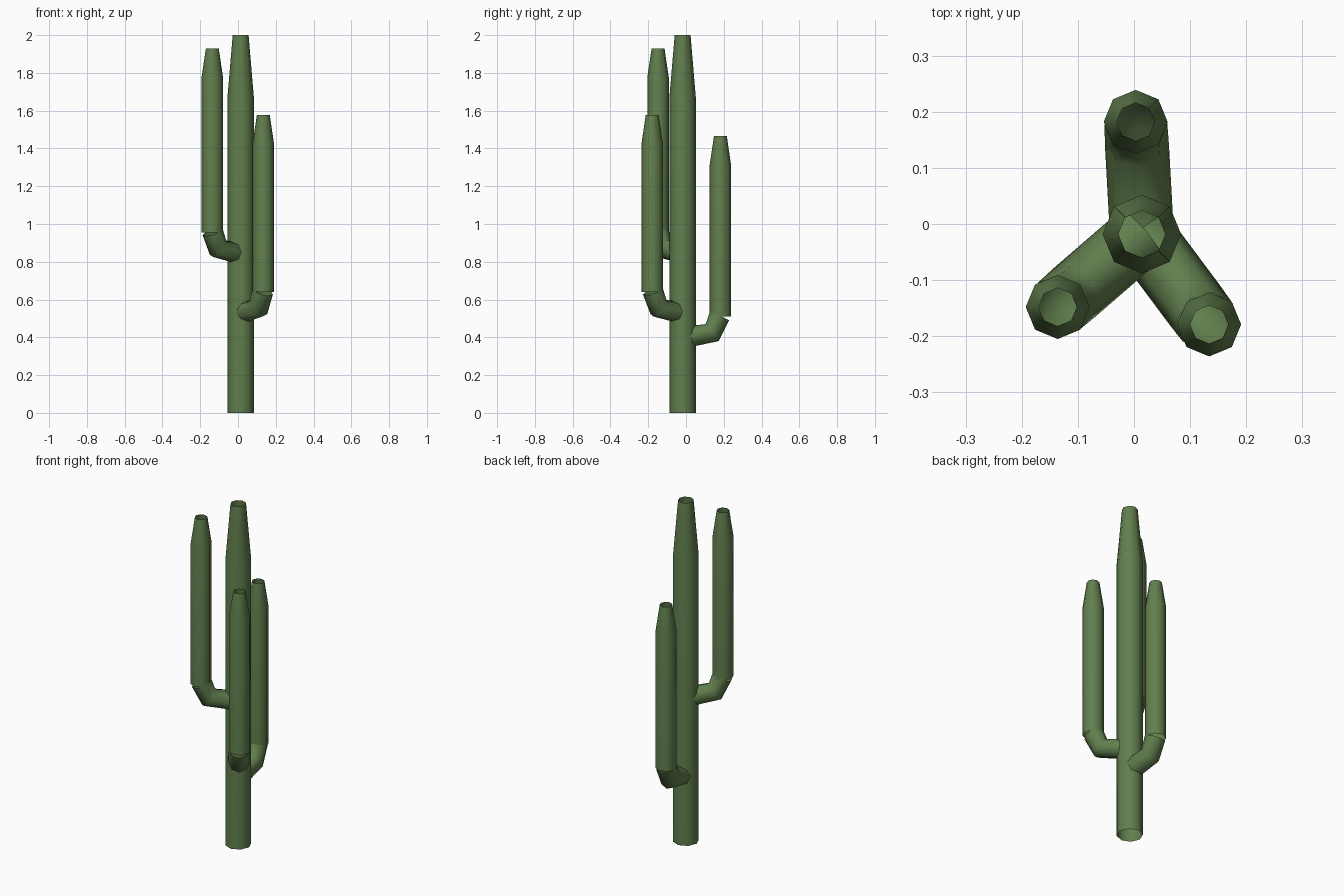
import bpy, bmesh, math
from mathutils import Vector

if "Cube" in bpy.data.objects:
    bpy.data.objects.remove(bpy.data.objects["Cube"])

SIDES = 8
CENTRE = Vector((0.014, -0.018, 0))

green = bpy.data.materials.new("cactus_green")
green.diffuse_color = (0.12, 0.21, 0.075, 1)
green.use_nodes = True
green.node_tree.nodes["Principled BSDF"].inputs["Base Color"].default_value = green.diffuse_color


def tube(name, points, radii, side):
    """Open eight-sided tube along points; side is the horizontal axis of every ring."""
    bm = bmesh.new()
    pts = [Vector(p) for p in points]
    dirs = [(b - a).normalized() for a, b in zip(pts, pts[1:])]
    rings = []
    for i, (p, r) in enumerate(zip(pts, radii)):
        t = (dirs[max(i - 1, 0)] + dirs[min(i, len(dirs) - 1)]).normalized()
        u = Vector(side).normalized()
        v = t.cross(u)
        ring = []
        for k in range(SIDES):
            a = 2 * math.pi * k / SIDES
            ring.append(bm.verts.new(p + r * (math.cos(a) * u + math.sin(a) * v)))
        rings.append(ring)
    for lo, hi in zip(rings, rings[1:]):
        for k in range(SIDES):
            n = (k + 1) % SIDES
            bm.faces.new((lo[k], lo[n], hi[n], hi[k])).smooth = True
    mesh = bpy.data.meshes.new(name)
    bm.to_mesh(mesh)
    bm.free()
    mesh.materials.append(green)
    obj = bpy.data.objects.new(name, mesh)
    bpy.context.collection.objects.link(obj)
    return obj


# Trunk with tapered tip
tube("trunk", [CENTRE + Vector((0, 0, z)) for z in (0, 1.67, 2.0)],
     (0.07, 0.07, 0.042), (1, 0, 0))


# Arms: bent elbow out of the trunk, then an upright tapered stem
def arm(name, x, y, bottom, top):
    foot = Vector((x, y, 0))
    out = (foot - CENTRE).normalized()
    up = Vector((0, 0, 1))
    path = [CENTRE + out * r + up * (bottom + dz)
            for r, dz in ((0, -0.112), (0.157, -0.085), (0.196, 0.003))]
    tube(name + "_elbow", path, (0.057, 0.057, 0.056), out.cross(up))
    tube(name + "_stem", [foot + up * z for z in (bottom, top - 0.155, top)],
         (0.057, 0.057, 0.034), (1, 0, 0))


arm("left_arm", -0.136, -0.148, 0.955, 1.93)
arm("right_arm", 0.134, -0.179, 0.64, 1.578)
arm("back_arm", 0.003, 0.182, 0.51, 1.465)
